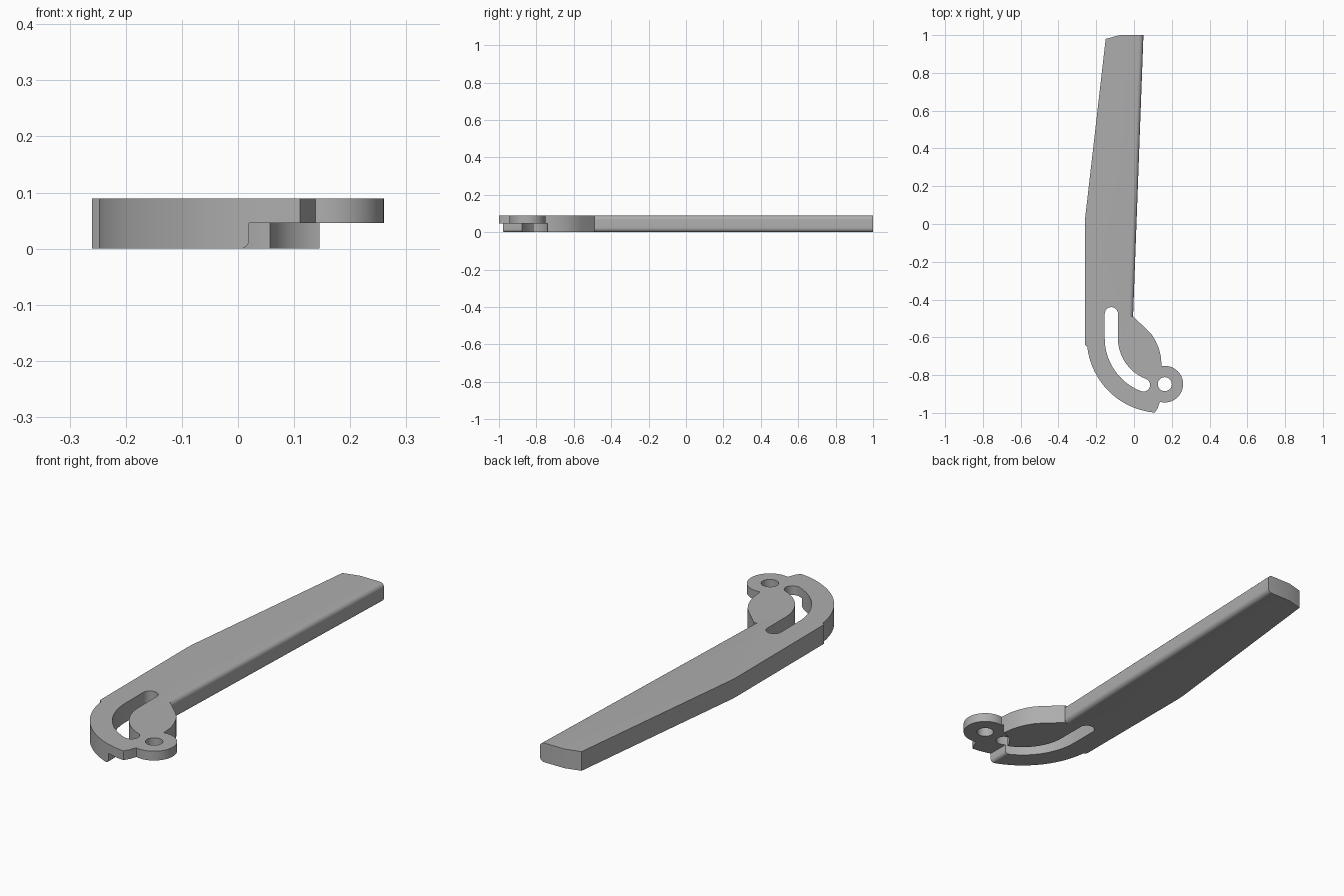
import bpy, bmesh, math
from mathutils import Vector

if "Cube" in bpy.data.objects:
    bpy.data.objects.remove(bpy.data.objects["Cube"], do_unlink=True)

H = 0.089          # full thickness
STEP = 0.046       # height of the underside recess
ARM = (0.145, -0.605)
LUG = (0.163, -0.848)


def arc(centre, radius, start, end, count):
    angles = [math.radians(start + (end - start) * i / count) for i in range(count + 1)]
    return [(centre[0] + radius * math.cos(a), centre[1] + radius * math.sin(a)) for a in angles]


def prism(name, points, direction):
    """Extrude a closed planar outline along a vector."""
    bm = bmesh.new()
    face = bm.faces.new([bm.verts.new(p) for p in points])
    extruded = bmesh.ops.extrude_face_region(bm, geom=[face])["geom"]
    bmesh.ops.translate(bm, vec=direction,
                        verts=[v for v in extruded if isinstance(v, bmesh.types.BMVert)])
    bmesh.ops.recalc_face_normals(bm, faces=bm.faces)
    mesh = bpy.data.meshes.new(name)
    bm.to_mesh(mesh)
    bm.free()
    obj = bpy.data.objects.new(name, mesh)
    bpy.context.collection.objects.link(obj)
    return obj


def upright(name, outline, bottom, top):
    return prism(name, [(x, y, bottom) for x, y in outline], (0, 0, top - bottom))


def cut(target, cutter):
    cutter.hide_render = True
    mod = target.modifiers.new(cutter.name, "BOOLEAN")
    mod.operation = "DIFFERENCE"
    mod.solver = "EXACT"
    mod.object = cutter
    bpy.context.view_layer.objects.active = target
    bpy.ops.object.modifier_apply(modifier=mod.name)
    bpy.data.objects.remove(cutter, do_unlink=True)


# Lever body: handle, curved arm, pivot lug and inner leaf in one outline
edge_start, edge_end = (-0.005, -0.49), (0.05, 1.0)
outline = [edge_end, (-0.075, 1.0), (-0.15, 0.98), (-0.253, 0.08), (-0.258, 0.04),
           (-0.26, 0.0), (-0.26, -0.64), (-0.247, -0.652)]
outline += arc(ARM, 0.395, 188, 265, 24)
outline += [(0.125, -0.975), (0.132, -0.955)]
outline += arc(LUG, 0.097, 255, 460, 40)
outline += [(0.145, -0.735), (0.141, -0.695), (0.13, -0.655), (0.115, -0.62),
            (0.095, -0.587), (0.07, -0.56), edge_start]
lever = upright("lever", outline, 0, H)

# Curved guide slot
slot_end = arc(ARM, 0.265, 249, 249, 1)[0]
slot = arc(ARM, 0.3, 180, 249, 20)
slot += arc(slot_end, 0.035, 249, 429, 12)[1:-1]
slot += arc(ARM, 0.23, 249, 180, 20)
slot += arc((ARM[0] - 0.265, -0.475), 0.035, 0, 180, 12)
cut(lever, upright("slot_cutter", slot, -0.1, 0.2))

# Pivot hole
cut(lever, upright("hole_cutter", arc(LUG, 0.037, 0, 350, 35), -0.1, 0.2))

# Underside recess: round clearance about the lug, and the cut-off arm end
cut(lever, upright("lug_recess_cutter", arc(LUG, 0.11, 0, 355, 71), -0.1, STEP))
rounded = arc((0.004, 0.016), 0.016, 270, 360, 6)
section = [(0.004, -0.1)] + rounded + [(0.02, STEP), (0.4, STEP), (0.4, -0.1)]
cut(lever, prism("arm_recess_cutter", [(x, -1.1, z) for x, z in section], (0, 0.25, 0)))

# Rounded long edges of the handle, top and bottom
a, b = Vector((*edge_start, 0)), Vector((*edge_end, 0))
along = (b - a).normalized()
outward = Vector((along.y, -along.x, 0))
r = 0.022
corner = arc((-r, H - r), r, 90, 0, 7) + [(0.03, H - r), (0.03, H + 0.03), (-r, H + 0.03)]
for flip in (False, True):
    points = [a + outward * n + Vector((0, 0, H - z if flip else z)) for n, z in corner]
    cut(lever, prism("edge_cutter", points, along * 1.6))

# Grey finish
grey = bpy.data.materials.new("grey")
grey.use_nodes = True
colour = (0.42, 0.42, 0.42, 1)
grey.diffuse_color = colour
grey.node_tree.nodes["Principled BSDF"].inputs["Base Color"].default_value = colour
lever.data.materials.clear()
lever.data.materials.append(grey)

bpy.ops.object.select_all(action="DESELECT")
lever.select_set(True)
bpy.context.view_layer.objects.active = lever
bpy.ops.object.shade_smooth_by_angle(angle=math.radians(25))
